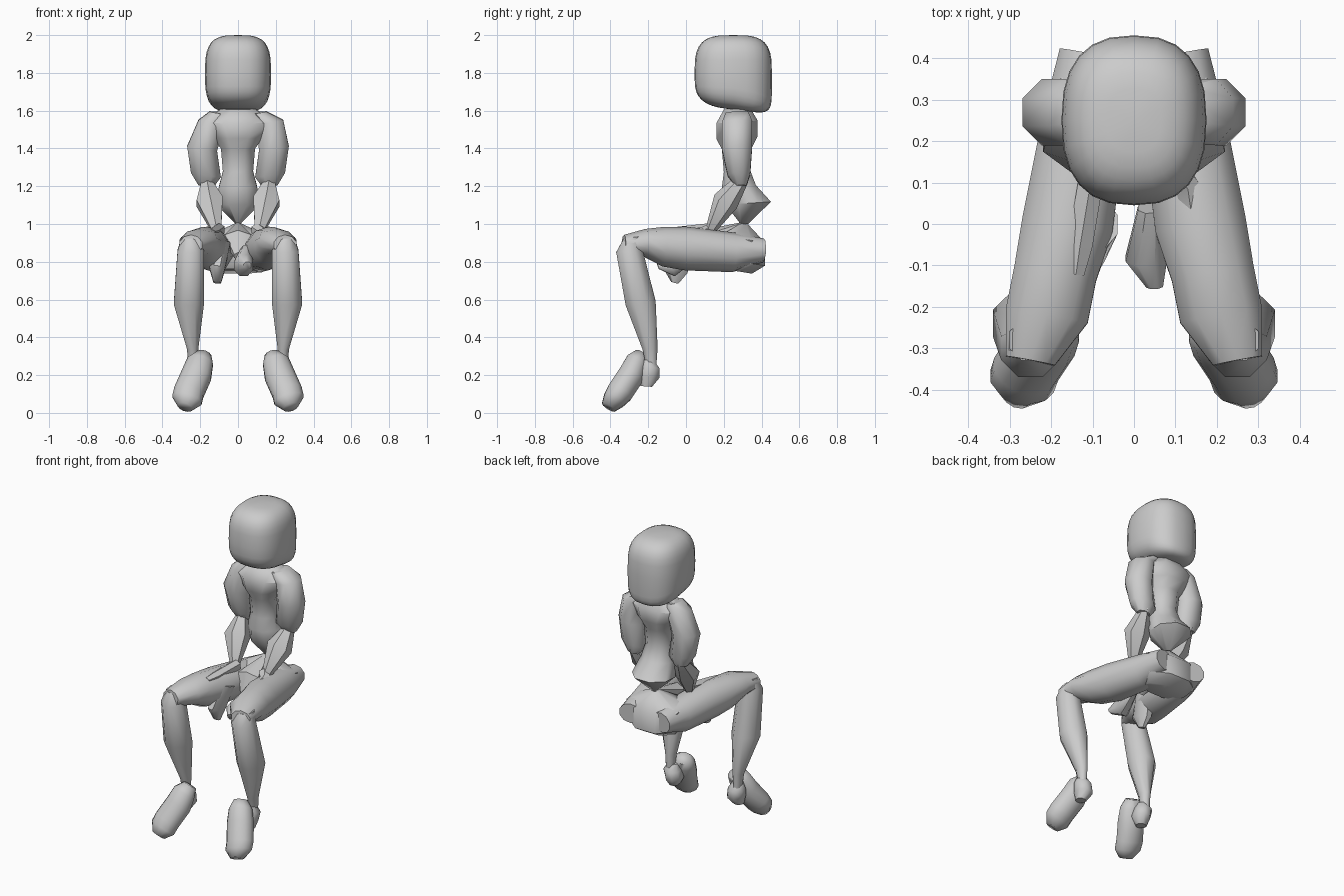
import bpy
import bmesh
from math import cos, sin, pi, radians, copysign, hypot
from mathutils import Vector

if "Cube" in bpy.data.objects:
    bpy.data.objects.remove(bpy.data.objects["Cube"], do_unlink=True)

grey = bpy.data.materials.new("plain grey")
grey.use_nodes = True
colour = (0.6, 0.6, 0.6, 1)
grey.diffuse_color = colour
grey.node_tree.nodes["Principled BSDF"].inputs["Base Color"].default_value = colour


def finish(name, bm, sharpness):
    """Turn the working mesh into a named, shaded object."""
    bmesh.ops.recalc_face_normals(bm, faces=bm.faces)
    mesh = bpy.data.meshes.new(name)
    bm.to_mesh(mesh)
    bm.free()
    mesh.materials.append(grey)
    part = bpy.data.objects.new(name, mesh)
    bpy.context.collection.objects.link(part)
    bpy.ops.object.select_all(action="DESELECT")
    part.select_set(True)
    bpy.context.view_layer.objects.active = part
    bpy.ops.object.shade_smooth_by_angle(angle=radians(sharpness))


def limb(name, *sections, sides=8, mirror=1, sharpness=50):
    """Skin oval sections (x, y, z, half width, half depth) square to the limb."""
    bm = bmesh.new()
    centres = [Vector(section[:3]) for section in sections]
    along = (centres[-1] - centres[0]).normalized()
    across = Vector((1, 0, 0))
    across = (across - along * across.dot(along)).normalized()
    outward = along.cross(across)
    fit = cos(pi / sides)
    rings = []
    for centre, section in zip(centres, sections):
        wide, deep = section[3:]
        ring = []
        for step in range(sides):
            angle = pi * (2 * step + 1) / sides
            point = centre + across * (wide * cos(angle) / fit)
            point += outward * (deep * sin(angle) / fit)
            point.x *= mirror
            ring.append(bm.verts.new(point))
        rings.append(ring)
    for lower, upper in zip(rings, rings[1:]):
        for step in range(sides):
            after = (step + 1) % sides
            bm.faces.new((lower[step], lower[after], upper[after], upper[step]))
    bm.faces.new(rings[0])
    bm.faces.new(rings[-1])
    finish(name, bm, sharpness)


def swell(value, power):
    """Push a sphere coordinate towards a box."""
    return copysign(abs(value) ** power, value)


def build_head():
    """A rounded box, with a squarer lower back and a rising chin."""
    bm = bmesh.new()
    bmesh.ops.create_uvsphere(bm, u_segments=24, v_segments=16, radius=1)
    for vert in bm.verts:
        x, y, z = vert.co
        reach = max(hypot(x, y), 0.0001)
        square = 0.6 - 0.3 * max(0, y / reach) * (z < 0)
        spread = reach ** square
        x = spread * swell(x / reach, 0.8)
        y = spread * swell(y / reach, 0.8)
        z = swell(z, square)
        chin = 0.025 * max(0, -z) * (1 - y)
        vert.co = (0.175 * x, 0.25 + 0.205 * y, 1.79 + 0.21 * z + chin)
    finish("head", bm, sharpness=60)


build_head()

# Trunk: broad chest, narrow waist and flared lower back, pinched at the bottom
limb("torso",
     (0, .31, 1, .01, .02), (0, .33, 1.11, .12, .12), (0, .28, 1.2, .1, .09),
     (0, .27, 1.28, .08, .07), (0, .27, 1.4, .09, .08),
     (0, .27, 1.46, .13, .11), (0, .27, 1.54, .19, .11),
     (0, .27, 1.61, .09, .07))
limb("pelvis",
     (0, .27, .75, .13, .08), (0, .29, .8, .17, .13),
     (0, .3, .92, .18, .12), (0, .31, 1, .02, .02))
limb("lap_wedge",
     (0, .06, .83, .02, .02), (0, .12, .92, .07, .05), (0, .3, 1, .01, .01),
     sides=6)

# Paired limbs: the right shoulder is slimmer and the right hand reaches further
for label, mirror, shoulder, reach in (
        ("left", 1, .17, .02), ("right", -1, .14, -.12)):
    limb(label + "_thigh",
         (.25, -.33, .89, .06, .05), (.21, -.22, .9, .1, .07),
         (.19, -.12, .88, .1, .1), (.16, 0, .87, .11, .11),
         (.12, .25, .85, .1, .1), (.11, .41, .86, .07, .06),
         sides=10, mirror=mirror)
    limb(label + "_shin",
         (.24, -.18, .2, .02, .02), (.24, -.19, .34, .03, .04),
         (.26, -.24, .58, .08, .08), (.25, -.3, .86, .07, .07),
         (.25, -.28, .93, .05, .05),
         mirror=mirror)
    limb(label + "_foot",
         (.18, -.23, .31, .04, .04), (.2, -.26, .27, .07, .06),
         (.22, -.29, .2, .08, .07), (.26, -.35, .11, .08, .07),
         (.27, -.38, .07, .08, .06), (.28, -.41, .03, .04, .04),
         sides=12, mirror=mirror, sharpness=70)
    limb(label + "_heel",
         (.23, -.21, .14, .03, .03), (.22, -.2, .19, .05, .06),
         (.23, -.19, .24, .05, .05), (.23, -.2, .28, .03, .03),
         mirror=mirror)
    limb(label + "_upper_arm",
         (.17, .29, 1.2, .04, .03), (.17, .28, 1.26, .08, .06),
         (.19, .27, 1.4, .08, .08), (shoulder, .27, 1.54, .07, .08),
         (.11, .27, 1.59, .04, .06),
         mirror=mirror)
    limb(label + "_forearm",
         (.17, .3, 1.24, .02, .03), (.15, .21, 1.12, .07, .06),
         (.11, .12, .95, .02, .02),
         sides=6, mirror=mirror)
    limb(label + "_hand",
         (.14, reach, .95, .02, .02), (.13, reach + .07, .95, .03, .03),
         (.1, .13, .97, .03, .03),
         sides=6, mirror=mirror)

# Small drooping lumps between the thighs
limb("right_lump",
     (-.11, -.06, .69, .02, .02), (-.11, -.06, .76, .04, .07),
     (-.09, 0, .9, .05, .06))
limb("middle_lump",
     (.05, -.15, .78, .02, .02), (.03, -.08, .78, .05, .06),
     (.04, .04, .85, .03, .04))
